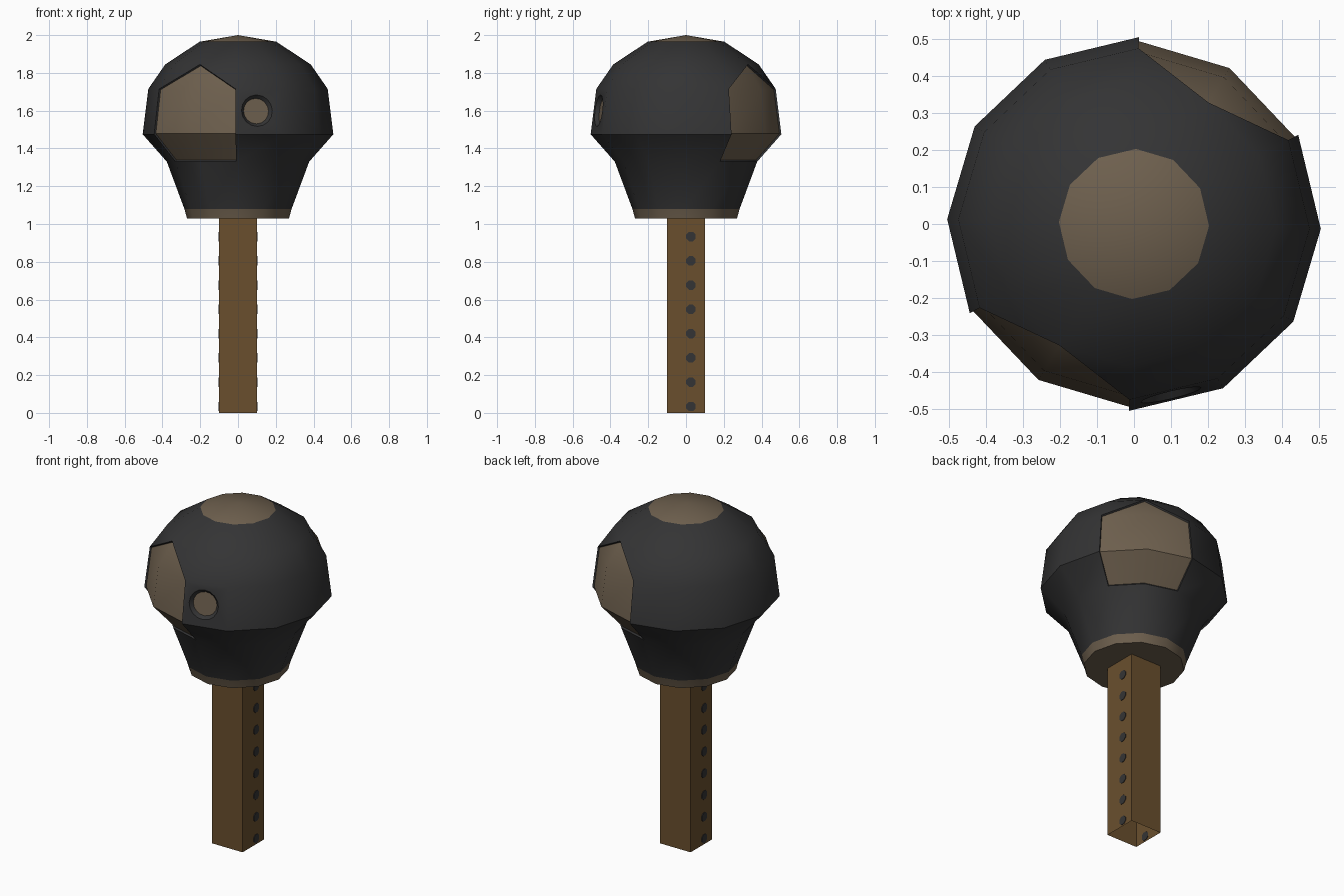
import bpy, bmesh, math
from mathutils import Matrix, Vector

if "Cube" in bpy.data.objects:
    bpy.data.objects.remove(bpy.data.objects["Cube"])


def material(name, rgb):
    m = bpy.data.materials.new(name)
    m.diffuse_color = (*rgb, 1)
    m.use_nodes = True
    m.node_tree.nodes["Principled BSDF"].inputs["Base Color"].default_value = m.diffuse_color
    return m


DARK = material("charcoal", (0.034, 0.034, 0.035))
TAN = material("dull_bronze", (0.155, 0.116, 0.076))
WOOD = material("brown_wood", (0.142, 0.078, 0.027))


def make_object(name, bm, mats):
    mesh = bpy.data.meshes.new(name)
    bm.to_mesh(mesh)
    bm.free()
    for m in mats:
        mesh.materials.append(m)
    ob = bpy.data.objects.new(name, mesh)
    bpy.context.collection.objects.link(ob)
    return ob


# Head: twelve-sided lathe of (radius, height) rings from collar to crown
SIDES = 12
TURN = math.radians(-1.5)
PROFILE = [(0.27, 1.03), (0.284, 1.08), (0.377, 1.33), (0.505, 1.475),
           (0.475, 1.715), (0.385, 1.845), (0.203, 1.965)]
bm = bmesh.new()
rings = []
for r, z in PROFILE:
    angles = [TURN + math.tau * i / SIDES for i in range(SIDES)]
    rings.append([bm.verts.new((r * math.cos(a), r * math.sin(a), z)) for a in angles])
apex = bm.verts.new((0, 0, 2.0))


def add_face(verts, mat):
    f = bm.faces.new(verts)
    f.material_index = mat
    return f


panels = {0: [], 6: []}
add_face(rings[0][::-1], 1)
for i in range(SIDES):
    j = (i + 1) % SIDES
    side = i % 6                      # sides 1 and 2 of each half hold a panel
    group = panels[i - side]
    for k in range(len(rings) - 1):
        a, b, c, d = rings[k][i], rings[k][j], rings[k + 1][j], rings[k + 1][i]
        if side in (1, 2) and k in (2, 3):
            group.append(add_face((a, b, c, d), 1))
        elif side == 1 and k == 4:    # gable point of the panel
            group.append(add_face((a, b, c), 1))
            add_face((a, c, d), 0)
        elif side == 2 and k == 4:
            group.append(add_face((a, b, d), 1))
            add_face((b, c, d), 0)
        else:
            add_face((a, b, c, d), 1 if k == 0 else 0)
    add_face((rings[-1][i], rings[-1][j], apex), 1)
bm.normal_update()

# Sink both panels slightly below the shell
for faces in panels.values():
    rim = bmesh.ops.inset_region(bm, faces=faces, thickness=0.002, depth=-0.01,
                                 use_boundary=True, use_even_offset=True)
    for f in rim["faces"]:
        f.material_index = 0
head = make_object("head", bm, [DARK, TAN])

# Round recess with a bronze floor, cut into one front side
az = math.radians(-76.5)
normal = Vector((math.cos(az), math.sin(az), 0.12)).normalized()
place = Matrix.Translation((0.10, -0.462, 1.6)) @ normal.to_track_quat('Z', 'Y').to_matrix().to_4x4()
bm = bmesh.new()
bmesh.ops.create_cone(bm, cap_ends=True, segments=16, radius1=0.068, radius2=0.1,
                      depth=0.04, matrix=place)
bm.normal_update()
for f in bm.faces:
    f.material_index = 1 if f.normal.dot(normal) < -0.9 else 0
cutter = make_object("recess_cutter", bm, [DARK, TAN])
cutter.hide_render = True
cut = head.modifiers.new("recess", 'BOOLEAN')
cut.operation = 'DIFFERENCE'
cut.solver = 'EXACT'
cut.object = cutter
bpy.context.view_layer.objects.active = head
head.select_set(True)
bpy.ops.object.modifier_apply(modifier=cut.name)
bpy.data.objects.remove(cutter)
bpy.ops.object.shade_smooth_by_angle(angle=math.radians(40))

# Shaft: square tube, open at the bottom
bm = bmesh.new()
bmesh.ops.create_cube(bm, size=1, matrix=Matrix.Translation((0, 0, 0.515))
                      @ Matrix.Diagonal((0.2, 0.2, 1.03, 1)))
bm.normal_update()
bmesh.ops.delete(bm, geom=[f for f in bm.faces if abs(f.normal.z) > 0.9], context='FACES')
make_object("shaft", bm, [WOOD])

# Studs: a row of thin dark plates on the left and right shaft faces
bm = bmesh.new()
for s in (-1, 1):
    for k in range(8):
        spot = Matrix.Translation((0.1 * s, 0.026 * s, 0.034 + 0.1285 * k))
        bmesh.ops.create_cone(bm, cap_ends=True, segments=8, radius1=0.027, radius2=0.027,
                              depth=0.006, matrix=spot @ Matrix.Rotation(math.pi / 2, 4, 'Y')
                              @ Matrix.Rotation(math.pi / 8, 4, 'Z'))
make_object("shaft_studs", bm, [DARK])
